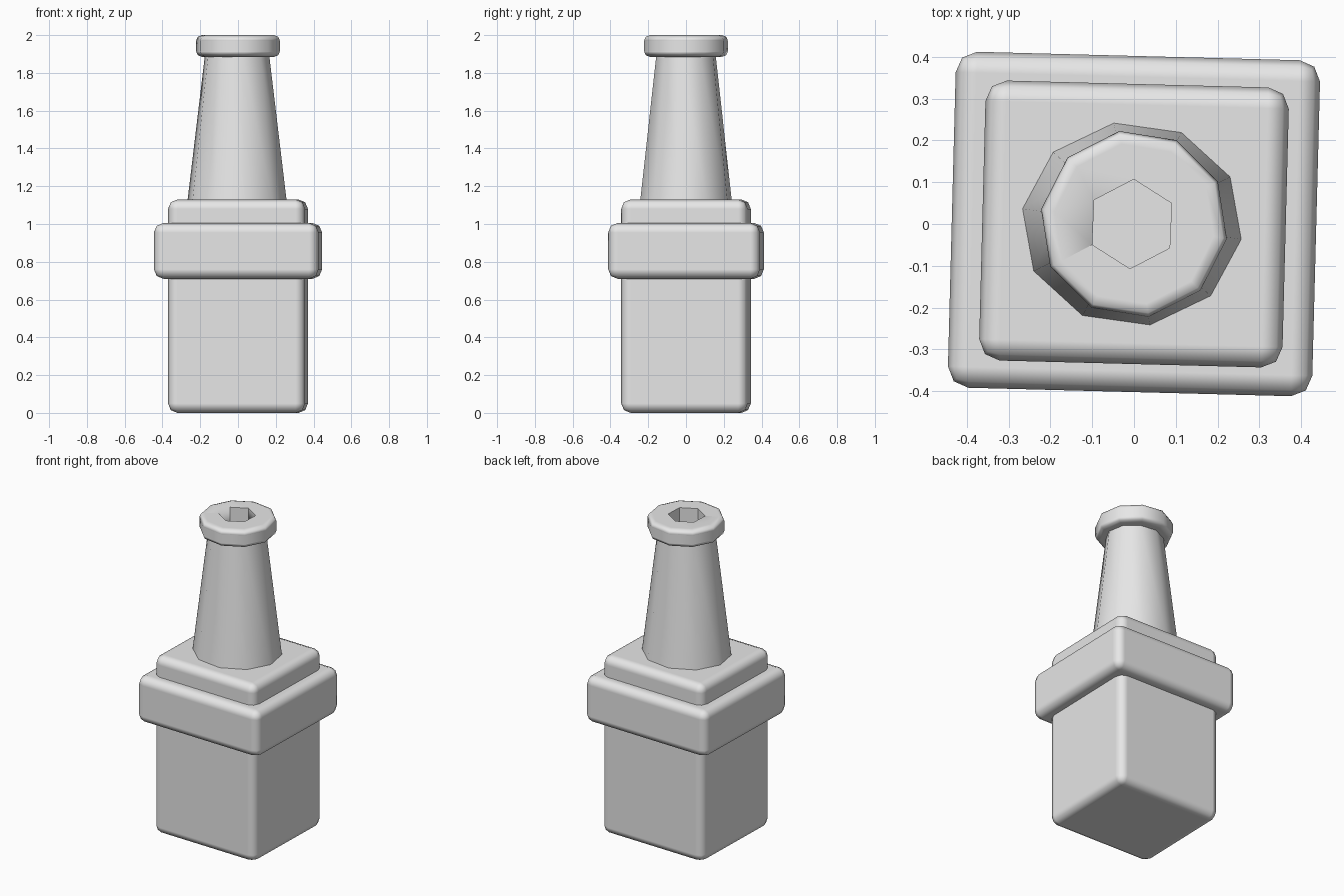
import bpy
import math

cube = bpy.data.objects.get("Cube")
if cube:
    bpy.data.objects.remove(cube, do_unlink=True)

TURN = math.radians(-1.5)      # slight twist of the whole piece

grey = bpy.data.materials.new("plain_grey")
grey.use_nodes = True
grey.diffuse_color = (0.8, 0.8, 0.8, 1)
grey.node_tree.nodes["Principled BSDF"].inputs["Base Color"].default_value = (0.8, 0.8, 0.8, 1)


def finish(obj, name, bevel=0):
    """Name, colour, smooth and optionally round the edges of a part."""
    obj.name = name
    obj.data.materials.append(grey)
    bpy.ops.object.transform_apply(location=False, rotation=True, scale=True)
    bpy.ops.object.shade_smooth_by_angle(angle=math.radians(40))
    if bevel:
        mod = obj.modifiers.new("rounded_edges", 'BEVEL')
        mod.width = bevel
        mod.segments = 2
        mod.limit_method = 'ANGLE'
        mod.angle_limit = math.radians(50)
        mod.harden_normals = True
        bpy.ops.object.modifier_apply(modifier=mod.name)
        bpy.ops.object.shade_smooth_by_angle(angle=math.radians(50))
    return obj


def block(name, half_x, half_y, z0, z1):
    bpy.ops.mesh.primitive_cube_add(size=1, location=(0, 0, (z0 + z1) / 2), rotation=(0, 0, TURN))
    obj = bpy.context.object
    obj.scale = (2 * half_x, 2 * half_y, z1 - z0)
    return finish(obj, name, 0.05)


def prism(name, sides, r0, r1, z0, z1, first_angle, x=0, squash=1, bevel=0):
    """Upright tapered prism with its first corner at first_angle from +x."""
    bpy.ops.mesh.primitive_cone_add(vertices=sides, radius1=r0, radius2=r1, depth=z1 - z0,
                                    location=(x, 0, (z0 + z1) / 2))
    obj = bpy.context.object
    obj.rotation_euler.z = math.radians(first_angle - 90)
    bpy.ops.object.transform_apply(location=False, rotation=True, scale=False)
    obj.scale.y = squash
    return finish(obj, name, bevel)


# Square body with a wider band around it
block("body", 0.363, 0.335, 0, 1.13)
block("band", 0.436, 0.402, 0.71, 1.005)

# Ten-sided tapering neck
prism("neck", 10, 0.267, 0.172, 1.11, 1.895, -8.6, x=-0.005, squash=0.925)

# Rounded collar with a hexagonal socket
collar = prism("collar", 10, 0.225, 0.225, 1.885, 2.0, -9, bevel=0.03)
cutter = prism("socket_cutter", 6, 0.107, 0.107, 1.8, 2.1, 27.5, x=-0.005)
cutter.hide_render = True
bpy.ops.object.select_all(action='DESELECT')
collar.select_set(True)
bpy.context.view_layer.objects.active = collar
cut = collar.modifiers.new("socket", 'BOOLEAN')
cut.operation = 'DIFFERENCE'
cut.solver = 'EXACT'
cut.object = cutter
bpy.ops.object.modifier_apply(modifier=cut.name)
bpy.data.objects.remove(cutter, do_unlink=True)
bpy.ops.object.shade_smooth_by_angle(angle=math.radians(50))
